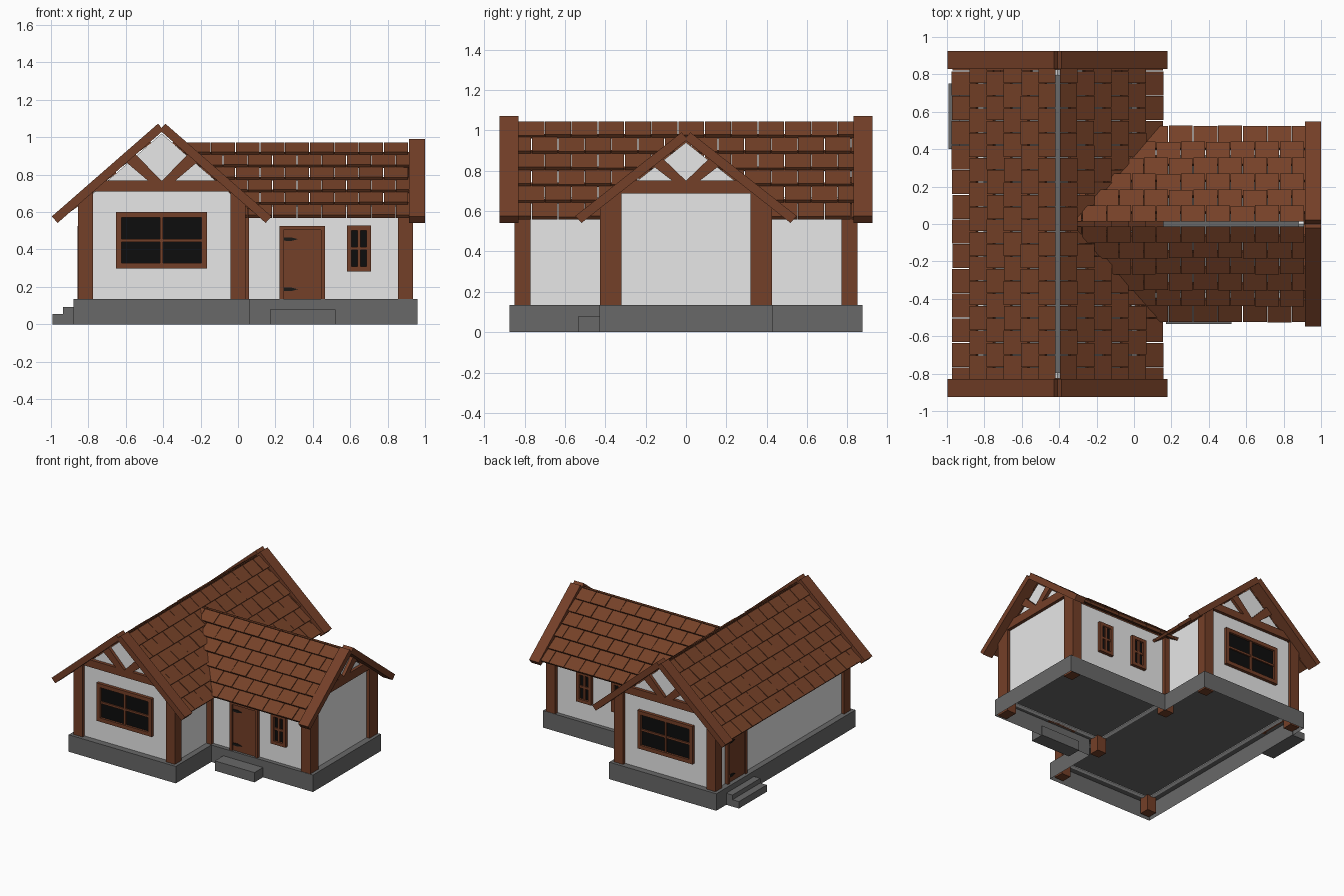
import bpy, bmesh, math, random
from mathutils import Matrix, Vector

if "Cube" in bpy.data.objects:
    bpy.data.objects.remove(bpy.data.objects["Cube"])

random.seed(4)


def material(name, rgb):
    m = bpy.data.materials.new(name)
    m.diffuse_color = (*rgb, 1)
    m.use_nodes = True
    m.node_tree.nodes["Principled BSDF"].inputs["Base Color"].default_value = m.diffuse_color
    return m


PLASTER = material("white plaster", (0.8, 0.8, 0.8))
TIMBER = material("brown timber", (0.175, 0.05, 0.021))
TILE = material("roof tile", (0.18, 0.053, 0.021))
STONE = material("grey stone", (0.14, 0.14, 0.14))
GLASS = material("dark glass", (0.004, 0.004, 0.004))
IRON = material("black iron", (0.01, 0.009, 0.008))


def finish(name, bm, mat, matrix=None):
    bmesh.ops.recalc_face_normals(bm, faces=bm.faces)
    mesh = bpy.data.meshes.new(name)
    bm.to_mesh(mesh)
    bm.free()
    mesh.materials.append(mat)
    ob = bpy.data.objects.new(name, mesh)
    if matrix:
        ob.matrix_world = matrix
    bpy.context.collection.objects.link(ob)
    return ob


# wing frames: u across the ridge, v along the ridge
def main_map(u, v, z):
    return Vector((u - 0.408, v, z))


def side_map(u, v, z):
    return Vector((v, u, z))


def plain(u, v, z):
    return Vector((u, v, z))


def add_prism(bm, pts, v0, v1, place):
    """Profile of (u, z) points extruded from v0 to v1."""
    a = [bm.verts.new(place(u, v0, z)) for u, z in pts]
    b = [bm.verts.new(place(u, v1, z)) for u, z in pts]
    bm.faces.new(a)
    bm.faces.new(b[::-1])
    n = len(pts)
    for i in range(n):
        j = (i + 1) % n
        bm.faces.new((a[i], b[i], b[j], a[j]))


def add_box(bm, x0, x1, y0, y1, z0, z1):
    add_prism(bm, [(x0, z0), (x1, z0), (x1, z1), (x0, z1)], y0, y1, plain)


def prism(name, mat, pts, v0, v1, place):
    bm = bmesh.new()
    add_prism(bm, pts, v0, v1, place)
    return finish(name, bm, mat)


def flip(pts, s):
    return [(u * s, z) for u, z in pts]


# stone foundation, an open shell below
bm = bmesh.new()
outline = [(-.88, -.875), (.064, -.875), (.064, -.428), (.96, -.428),
           (.96, .428), (.064, .428), (.064, .875), (-.88, .875)]
low = [bm.verts.new((x, y, 0)) for x, y in outline]
top = [bm.verts.new((x, y, .135)) for x, y in outline]
bm.faces.new(top)
for i in range(8):
    j = (i + 1) % 8
    bm.faces.new((low[i], low[j], top[j], top[i]))
finish("foundation", bm, STONE)

# steps
bm = bmesh.new()
add_box(bm, .17, .52, -.535, -.42, 0, .078)
finish("front_step", bm, STONE)
bm = bmesh.new()
add_box(bm, -.935, -.875, .4, .75, 0, .092)
add_box(bm, -.992, -.93, .4, .75, 0, .055)
finish("left_steps", bm, STONE)


# gable end: wall, posts, cross beam, struts, barge boards
def gable(tag, place, s, wall, post, barge, half, inner, outer, ridge, slope,
          beam, strut, board):
    eave = ridge - slope * half
    v = sorted((s * wall, s * (wall - .03)))
    prism(tag + "_gable_wall", PLASTER,
          [(-half, .13), (half, .13), (half, eave), (0, ridge), (-half, eave)],
          *v, place)
    p = sorted((s * post, s * (post - .08)))
    roof = lambda u: ridge + .012 - slope * u
    v = sorted((s * post, s * (post - .05)))
    b0, b1 = beam
    reach = lambda z: (ridge + .015 - z) / slope
    prism(tag + "_cross_beam", TIMBER,
          [(-reach(b0), b0), (reach(b0), b0), (reach(b1), b1), (-reach(b1), b1)],
          *v, place)
    e = sorted((s * barge[0], s * barge[1]))
    for side, label in ((-1, "_a"), (1, "_b")):
        prism(tag + "_post" + label, TIMBER,
              flip([(inner, .01), (outer, .01), (outer, roof(outer)), (inner, roof(inner))], side),
              *p, place)
        prism(tag + "_strut" + label, TIMBER, flip(strut, side), *v, place)
        prism(tag + "_barge_board" + label, TIMBER, flip(board, side), *e, place)


for s, tag in ((-1, "front"), (1, "back")):
    gable(tag, main_map, s, .825, .85, (.83, .925), .425, .367, .447, 1.02, .875,
          (.71, .768), [(0, .765), (.07, .765), (.2, .875), (.145, .915)],
          [(.02, 1.072), (-.011, 1.038), (.556, .542), (.588, .576)])
gable("side", side_map, 1, .91, .935, (.915, 1.0), .395, .32, .425, .94, .786,
      (.686, .752), [(0, .75), (.068, .75), (.185, .84), (.13, .875)],
      [(.022, .99), (-.008, .955), (.518, .541), (.548, .576)])

# long walls and inner corner posts
for s, label in ((-1, "_a"), (1, "_b")):
    prism("main_long_wall" + label, PLASTER,
          flip([(.395, .13), (.425, .13), (.425, .645), (.395, .67)], s),
          -.825, .825, main_map)
    prism("side_long_wall" + label, PLASTER,
          flip([(.365, .13), (.395, .13), (.395, .63), (.365, .65)], s),
          0, .91, side_map)
    prism("inner_corner_post" + label, TIMBER,
          flip([(.34, .01), (.422, .01), (.422, .62), (.34, .68)], s),
          -.02, .06, side_map)


# overlapping roof tiles with staggered joints
def tiles(name, place, s, u0, u1, peak, slope, v_lo, v_hi, start, rows=6, width=.132):
    bm = bmesh.new()
    pitch = (u1 - u0) / rows
    nu, nz = math.sin(math.atan(slope)), math.cos(math.atan(slope))
    for r in range(rows):
        a, b = u0 + r * pitch, u0 + (r + 1) * pitch
        a2 = a - .25 * pitch if r else a
        v_min = max(v_lo, start(peak - slope * a))
        v = v_lo - (.5 * width if r % 2 else 0)
        while v < v_hi:
            c0, c1 = max(v, v_min), min(v + width, v_hi)
            v += width
            if c1 - c0 < .01:
                continue
            lift = random.uniform(-.003, .003)

            def pt(u, h):
                return (u + h * nu, peak - slope * u + h * nz)
            prof = [pt(a2, -.038), pt(a2, -.019), pt(b, lift), pt(b, -.022)]
            # keep the eave and ridge lines straight
            prof = [(max(u0, min(u, u1 + .004)), z) for u, z in prof]
            add_prism(bm, flip(prof, s), c0 + .002, c1 - .002, place)
    finish(name, bm, TILE)


def anywhere(z):
    return -9


def valley(z):
    return -.408 + (1.06 - z) / .875 - .045


for s, label in ((-1, "_a"), (1, "_b")):
    tiles("main_roof_tiles" + label, main_map, s, .012, .565, 1.068, .875, -.832, .832, anywhere)
    tiles("side_roof_tiles" + label, side_map, s, .014, .525, .998, .786, -.41, .917, valley)


# windows and doors are built facing -y, then turned into place
def facing(x, y, z, turn):
    return Matrix.Translation((x, y, z)) @ Matrix.Rotation(math.radians(turn), 4, 'Z')


def window(name, m, w, h, frame, bar):
    bm = bmesh.new()
    add_box(bm, -w, -w + frame, -.025, .01, -h, h)
    add_box(bm, w - frame, w, -.025, .01, -h, h)
    add_box(bm, -w + frame, w - frame, -.025, .01, h - frame, h)
    add_box(bm, -w + frame, w - frame, -.025, .01, -h, -h + frame)
    add_box(bm, -bar, bar, -.02, .01, -h + frame, h - frame)
    add_box(bm, -w + frame, w - frame, -.019, .01, -bar, bar)
    finish(name + "_frame", bm, TIMBER, m)
    bm = bmesh.new()
    add_box(bm, -w + .01, w - .01, -.008, 0, -h + .01, h - .01)
    finish(name + "_glass", bm, GLASS, m)


window("front_window", facing(-.409, -.825, .449, 0), .243, .151, .03, .008)
window("back_window", facing(-.409, .825, .449, 180), .243, .151, .03, .008)
window("small_front_window", facing(.647, -.395, .405, 0), .065, .122, .026, .009)
window("small_back_window_a", facing(.61, .395, .405, 180), .065, .122, .026, .009)
window("small_back_window_b", facing(.30, .395, .405, 180), .065, .122, .026, .009)


def door(name, m):
    bm = bmesh.new()
    for s in (-1, 1):
        x0, x1 = sorted((s * .1, s * .122))
        add_box(bm, x0, x1, -.026, .01, .13, .525)
    add_box(bm, -.1, .1, -.026, .01, .503, .525)
    add_box(bm, -.1, .1, -.014, .01, .13, .503)
    finish(name, bm, TIMBER, m)
    # strap hinges
    bm = bmesh.new()
    for z in (.187, .455):
        add_prism(bm, [(-.1, z - .008), (-.06, z - .01), (-.022, z), (-.06, z + .01), (-.1, z + .008)],
                  -.021, -.013, plain)
    finish(name + "_hinges", bm, IRON, m)


door("front_door", facing(.343, -.395, 0, 0))
door("left_door", facing(-.833, .575, 0, -90))
